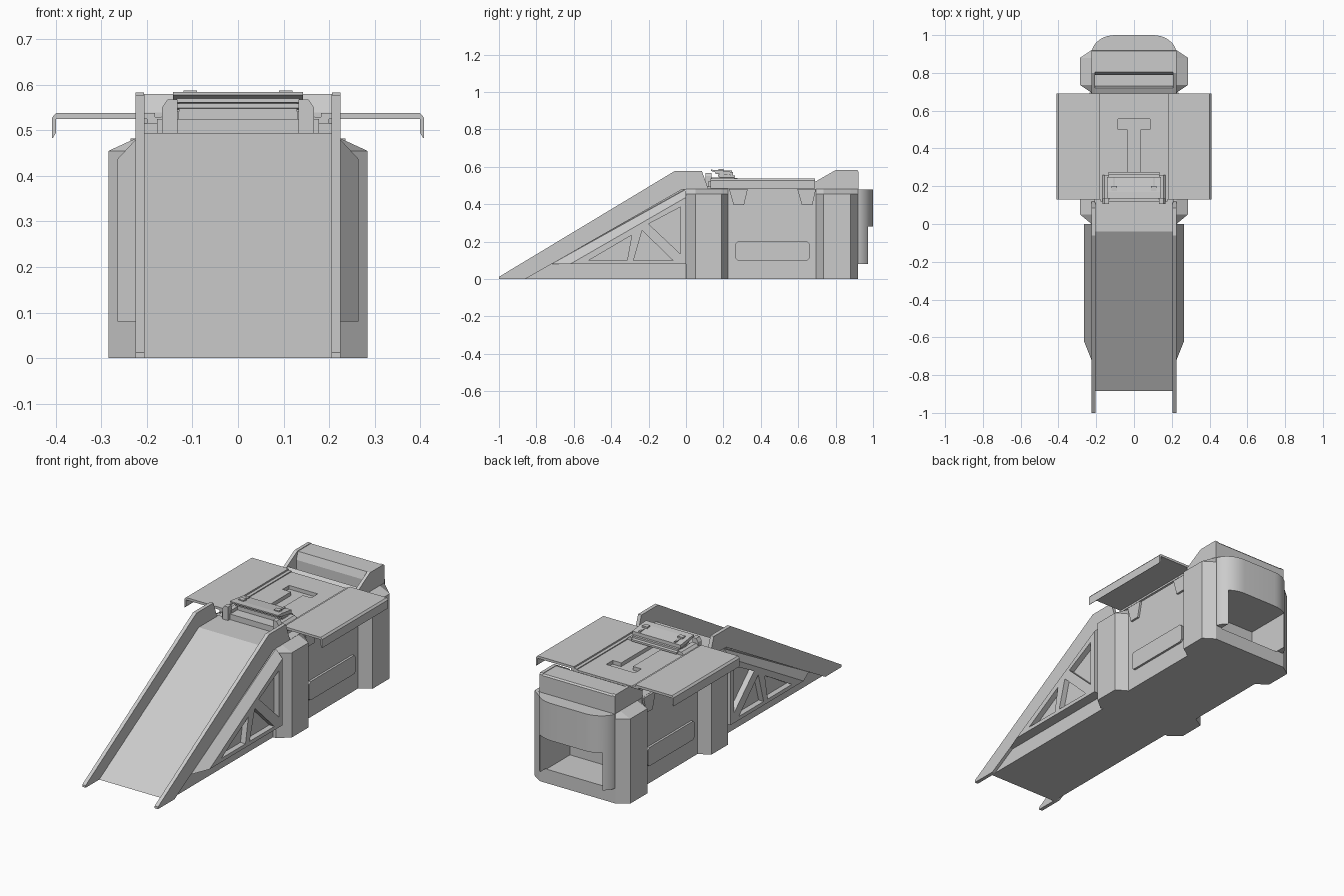
import bpy, bmesh, math

cube = bpy.data.objects.get("Cube")
if cube:
    bpy.data.objects.remove(cube)

grey = bpy.data.materials.new("plain grey")
grey.use_nodes = True
colour = (0.6, 0.6, 0.6, 1)
grey.diffuse_color = colour
grey.node_tree.nodes["Principled BSDF"].inputs["Base Color"].default_value = colour


def loft(name, loops, mirror=False):
    """Bridge equal-length rings of 3D points and cap both ends."""
    bm = bmesh.new()
    rings = [[bm.verts.new(p) for p in ring] for ring in loops]
    n = len(rings[0])
    for a, b in zip(rings, rings[1:]):
        for i in range(n):
            j = (i + 1) % n
            bm.faces.new((a[i], a[j], b[j], b[i]))
    bm.faces.new(rings[0])
    bm.faces.new(rings[-1])
    bmesh.ops.recalc_face_normals(bm, faces=bm.faces)
    mesh = bpy.data.meshes.new(name)
    bm.to_mesh(mesh)
    bm.free()
    mesh.materials.append(grey)
    ob = bpy.data.objects.new(name, mesh)
    bpy.context.collection.objects.link(ob)
    if mirror:
        ob.modifiers.new("Mirror", 'MIRROR')
    return ob


def side(name, pts, x0, x1, mirror=False):
    """Extrude a (y, z) profile along x."""
    return loft(name, [[(x, y, z) for y, z in pts] for x in (x0, x1)], mirror)


def front(name, pts, y0, y1, mirror=False):
    """Extrude an (x, z) profile along y."""
    return loft(name, [[(x, y, z) for x, z in pts] for y in (y0, y1)], mirror)


def plan(name, pts, z0, z1, mirror=False):
    """Extrude an (x, y) outline along z."""
    return loft(name, [[(x, y, z) for x, y in pts] for z in (z0, z1)], mirror)


def box(name, x0, x1, y0, y1, z0, z1, mirror=False):
    return plan(name, [(x0, y0), (x1, y0), (x1, y1), (x0, y1)], z0, z1, mirror)


def cut(ob, cutter):
    cutter.hide_render = True
    cutter.hide_viewport = True
    cutter.display_type = 'WIRE'
    mod = ob.modifiers.new("Cut", 'BOOLEAN')
    mod.operation = 'DIFFERENCE'
    mod.solver = 'EXACT'
    mod.object = cutter
    # cuts come before mirroring
    ob.modifiers.move(len(ob.modifiers) - 1, 0)


# Main hull and rounded rear wall
hull = box("hull", -.225, .225, 0, .92, 0, .483)
arc = [(.1 + .125 * math.cos(a), .9 + .1 * math.sin(a))
       for a in (math.pi / 2 * i / 10 for i in range(11))]
outline = [(.225, .8)] + arc + [(-x, y) for x, y in reversed(arc)] + [(-.225, .8)]
rear_wall = plan("rear_wall", outline, .08, .48)
bpy.ops.object.select_all(action='DESELECT')
rear_wall.select_set(True)
bpy.context.view_layer.objects.active = rear_wall
bpy.ops.object.shade_smooth_by_angle(angle=math.radians(30))

# Rear opening
opening = box("rear_opening_cutter", -.185, .185, .72, 1.1, .075, .28)
cut(hull, opening)
cut(rear_wall, opening)

# Corner columns with sloping caps
for label, ys in (("front", (0, .05, .19, .225)), ("rear", (.695, .735, .88, .92))):
    a, b, c, d = ys
    def ring(x, z):
        return [(.2, a, z), (.225, a, z), (x, b, z), (x, c, z), (.225, d, z), (.2, d, z)]
    loft(label + "_column", [ring(.285, 0), ring(.285, .455), ring(.226, .482)], True)

# Side panels: framed plate and trapezoid tabs
r = .012
plate = [(.265, .1 + r), (.265 + r, .1), (.66 - r, .1), (.66, .1 + r),
         (.66, .2 - r), (.66 - r, .2), (.265 + r, .2), (.265, .2 - r)]
side("side_plate", plate, .22, .237, True)
for y in (.23, .595):
    side("side_tab", [(y, .482), (y + .1, .482), (y + .08, .395), (y + .025, .395)],
         .22, .236, True)

# Ramp body and its rails
side("ramp", [(-.885, 0), (-.04, .495), (.13, .495), (.13, 0)], -.208, .208)
side("ramp_rail", [(-1, 0), (-1, .012), (-.06, .578), (.085, .578), (.12, .48),
                   (-.02, .48), (-.86, 0)], .205, .225, True)

# Ramp flanks with triangular recesses
def flank_ring(x, y, z):
    return [(x, y, .08), (x, 0, .08), (x, 0, z)]
flank = loft("ramp_flank", [flank_ring(.2, -.73, .485), flank_ring(.225, -.72, .48),
                            flank_ring(.265, -.62, .437)], True)
triangles = [
    [(-.52, .1), (-.315, .1), (-.29, .235)],
    [(-.28, .1), (-.07, .1), (-.235, .26)],
    [(-.2, .295), (-.03, .385), (-.03, .135)],
]
for tri in triangles:
    cut(flank, side("flank_recess_cutter", tri, .235, .3))

# Top deck with T-shaped recess
deck = box("top_deck", -.178, .178, .12, .69, .47, .525)
tee = [(-.035, .2), (.035, .2), (.035, .5), (.085, .5), (.085, .555),
       (-.085, .555), (-.085, .5), (-.035, .5)]
cut(deck, plan("slot_cutter", tee, .505, .56))

# Side wings with drooping outer lips
front("wing", [(.182, .525), (.4, .525), (.4, .495), (.407, .483), (.409, .483),
               (.409, .528), (.4, .538), (.182, .538)], .13, .69, True)
box("wing_hinge", .165, .2, .13, .69, .515, .53, True)

# Front console: brackets, slatted block, lid and clips
front("console_bracket", [(.133, .49), (.167, .49), (.167, .55), (.155, .568), (.133, .568)],
      .105, .135, True)
front("console_shoulder", [(.13, .52), (.168, .52), (.168, .53), (.155, .542), (.13, .542)],
      .13, .26, True)
for i in range(3):
    y, z = .185 - .014 * i, .53 + .013 * i
    side("console_slat", [(y, z + .006), (y + .09, z), (y + .09, z + .01), (y, z + .016)],
         -.135, .135)
box("console_core", -.13, .13, .18, .245, .52, .57)
side("console_lid", [(.135, .578), (.17, .566), (.25, .553), (.25, .572), (.17, .583),
                     (.135, .585)], -.143, .143)
box("lid_clip", .09, .12, .175, .2, .575, .588, True)
box("lid_clip_bar", .1, .11, .195, .245, .565, .58, True)

# Rear hood with side cheeks and a sunken slot
side("hood_cheek", [(.69, .48), (.69, .52), (.8, .583), (.915, .583), (.922, .575),
                    (.922, .48)], .207, .225, True)
side("hood_block", [(.79, .48), (.79, .54), (.805, .58), (.915, .58), (.922, .572),
                    (.922, .48)], -.21, .21)
side("hood_front_bar", [(.69, .48), (.69, .515), (.72, .53), (.73, .5), (.73, .48)],
     -.21, .21)
